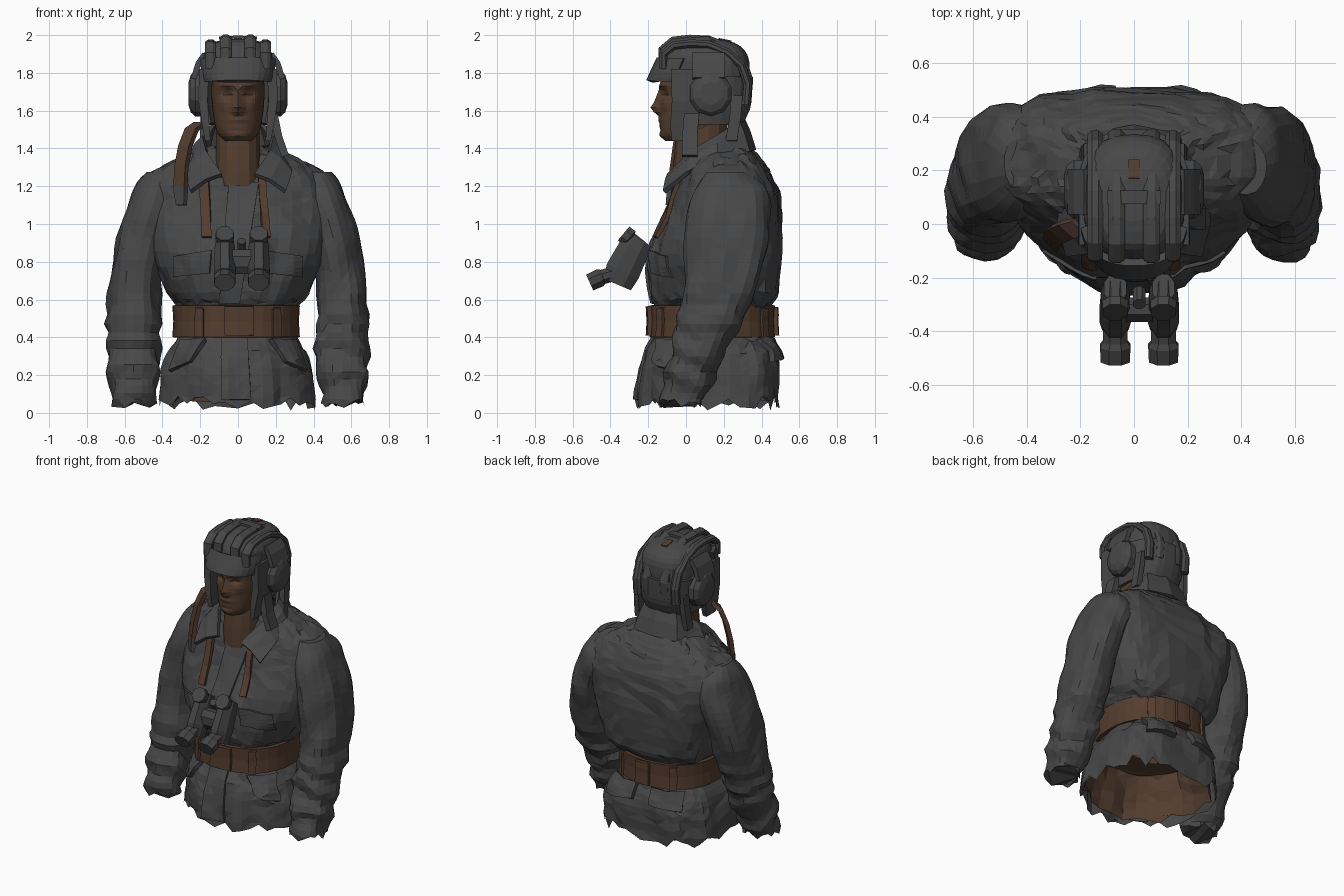
import bpy, bmesh, math, random
from math import sin, cos, radians, exp
from mathutils import Vector as V, noise
from mathutils.bvhtree import BVHTree

random.seed(4)
if "Cube" in bpy.data.objects:
    bpy.data.objects.remove(bpy.data.objects["Cube"])


def material(name, rgb):
    m = bpy.data.materials.new(name)
    m.use_nodes = True
    m.diffuse_color = (*rgb, 1)
    m.node_tree.nodes["Principled BSDF"].inputs["Base Color"].default_value = (*rgb, 1)
    return m


GREY = material("charcoal cloth", (0.064, 0.064, 0.064))
DARK = material("dark metal", (0.058, 0.058, 0.058))
LEATHER = material("brown leather", (0.088, 0.046, 0.028))
SKIN = material("brown skin", (0.088, 0.047, 0.028))
X, Y, Z = V((1, 0, 0)), V((0, 1, 0)), V((0, 0, 1))


def build(name, rows, mat, closed=True, caps=(True, True), thick=0):
    """Skin a grid of points into a faceted mesh and return its search tree."""
    bm = bmesh.new()
    vs = [[bm.verts.new(p) for p in r] for r in rows]
    n = len(rows[0])
    for a, b in zip(vs, vs[1:]):
        for i in range(n if closed else n - 1):
            j = (i + 1) % n
            bm.faces.new((a[i], a[j], b[j], b[i]))
    for cap, row in zip(caps, (vs[0], vs[-1])):
        if closed and cap:
            bm.faces.new(row)
    bmesh.ops.recalc_face_normals(bm, faces=bm.faces)
    bmesh.ops.triangulate(bm, faces=bm.faces)
    tree = BVHTree.FromBMesh(bm)
    me = bpy.data.meshes.new(name)
    bm.to_mesh(me)
    bm.free()
    me.materials.append(mat)
    ob = bpy.data.objects.new(name, me)
    bpy.context.collection.objects.link(ob)
    if thick:
        mod = ob.modifiers.new("thickness", "SOLIDIFY")
        mod.thickness, mod.offset = thick, 0
    return tree


def spline(rows, per):
    """Smooth interpolation through rows of numbers."""
    out = []
    for i in range(len(rows) - 1):
        p = [rows[max(0, min(len(rows) - 1, i + k))] for k in (-1, 0, 1, 2)]
        for s in range(per):
            t = s / per
            out.append([b + t / 2 * (c - a + t * (2*a - 5*b + 4*c - d + t * (3*(b - c) + d - a)))
                        for a, b, c, d in zip(*p)])
    return out + [list(rows[-1])]


def loft(name, rings, mat, n=28, per=3, arc=None, power=(2.3, 2.3), shape=None, hem=0,
         caps=(True, True), thick=0):
    """Rings are (centre x, centre y, z, half width, half depth); angle 0 faces front.
    Power gives the squareness of the front and back halves."""
    rows = []
    lo, hi = arc or (-180, 180)
    steps = n if arc is None else n - 1
    for k, (cx, cy, z, rx, ry) in enumerate(spline(rings, per)):
        row = []
        for i in range(n):
            a = radians(lo + (hi - lo) * i / steps)
            s, c = sin(a), cos(a)
            e = 2 / power[c < 0]
            p = V((cx + rx * math.copysign(abs(s) ** e, s),
                   cy - ry * math.copysign(abs(c) ** e, c), z))
            if hem and k == 0:
                p.z += random.uniform(-hem, hem)
            if shape:
                p += shape(p, V((s, -c, 0)))
            row.append(p)
        rows.append(row)
    return build(name, rows, mat, arc is None, caps, thick)


def sweep(name, pts, w, t, mat, side=X, n=8):
    """Sweep an oval (or a rectangle when n is 4) along points (x, y, z, scale)."""
    pts = [(*p, 1)[:4] for p in pts]
    ps, rows = [V(p[:3]) for p in pts], []
    k = 1.414 if n == 4 else 1
    for i, p in enumerate(ps):
        d = (ps[min(i + 1, len(ps) - 1)] - ps[max(i - 1, 0)]).normalized()
        up = d.cross(side).normalized()
        rows.append([p + k * pts[i][3] * (side * w * cos(a) + up * t * sin(a))
                     for a in (2 * math.pi * (j + 0.5) / n for j in range(n))])
    build(name, rows, mat)


def patch(name, quad, ray, tree, mat, thick=0.02, nu=4, nv=6):
    """A thin plate laid on a surface; quad corners run around the plate."""
    a, b, c, d = map(V, quad)
    rows = []
    for j in range(nv + 1):
        l, r = a.lerp(d, j / nv), b.lerp(c, j / nv)
        row = []
        for i in range(nu + 1):
            p = l.lerp(r, i / nu)
            hit = tree.ray_cast(p - ray * 2, ray)[0]
            row.append((hit or p) - ray * thick * 0.5)
        rows.append(row)
    build(name, rows, mat, closed=False, thick=thick)


# Jacket body and hollow lining
def cloth(p, out):
    fold = noise.noise(V((p.x * 8, p.y * 8, p.z * 3))) * 0.026
    return out * (fold + noise.noise(p * 14) * 0.016) + Z * random.uniform(-.01, .01)


body = loft("jacket_body", [
    (0, .115, .05, .415, .375), (0, .125, .2, .40, .37), (0, .13, .32, .36, .34),
    (0, .135, .42, .30, .295), (0, .135, .55, .30, .295), (0, .15, .64, .375, .34),
    (0, .16, .85, .465, .345), (0, .2, 1.05, .505, .305), (0, .215, 1.17, .505, .275),
    (0, .215, 1.26, .47, .235), (0, .205, 1.325, .36, .195), (0, .195, 1.38, .24, .165),
    (0, .18, 1.41, .15, .13)],
    GREY, n=44, power=(2.2, 3.2), shape=cloth, hem=.035, caps=(False, False))
loft("lining", [(0, .115, .08, .385, .345), (0, .125, .2, .365, .335), (0, .13, .36, .30, .28)],
     LEATHER, shape=cloth, power=(2.2, 3), hem=.03, caps=(False, True))


# Sleeves with bunched folds near the wrists
def sleeve(p, out):
    low = max(0, min(1, (0.75 - p.z) * 3))
    a = math.atan2(out.x, out.y)
    f = sin(p.z * 42 + 2 * cos(a) + 3 * noise.noise(p * 5)) * 0.012 * low
    return out * (f + noise.noise(V((p.x * 9, p.y * 9, p.z * 5))) * 0.022)


for s, side in ((1, "left"), (-1, "right")):
    loft(side + "_sleeve", [
        (s*.56, -.025, .05, .115, .11), (s*.555, .015, .18, .13, .135), (s*.55, .075, .34, .14, .15),
        (s*.55, .14, .52, .14, .175), (s*.54, .195, .75, .13, .205), (s*.49, .225, .98, .135, .22),
        (s*.44, .235, 1.13, .135, .21), (s*.42, .235, 1.21, .122, .175), (s*.38, .22, 1.275, .11, .11)],
        GREY, n=20, per=4, shape=sleeve, hem=.025)

# Collar, folded outward into pointed lapels
half = [((0, .30, 1.555), (0, .36, 1.39)), ((.12, .275, 1.54), (.16, .33, 1.38)),
        ((.18, .16, 1.46), (.26, .17, 1.35)), ((.165, .03, 1.38), (.28, .01, 1.27)),
        ((.085, -.09, 1.26), (.25, -.115, 1.17))]
edge = [tuple(V((-p[0], *p[1:])) for p in e) for e in half[:0:-1]]
edge += [tuple(map(V, e)) for e in half]
build("collar", [[t.lerp(b, k / 2) + (V((0, 0, .015)) if k == 1 else V()) for t, b in edge]
                 for k in range(3)], GREY, closed=False, thick=.025)

# Front closure, shirt opening, pocket flaps
patch("shirt_opening", [(-.10, 0, 1.37), (.10, 0, 1.37), (.03, 0, 1.22), (-.02, 0, 1.22)],
      Y, body, SKIN)
patch("upper_closure", [(-.05, 0, 1.22), (.11, 0, 1.22), (.01, 0, .58), (-.1, 0, .58)],
      Y, body, GREY, .015, 4, 8)
patch("lower_closure", [(-.09, 0, .4), (.05, 0, .4), (.07, 0, .07), (-.09, 0, .07)],
      Y, body, GREY, .015)
for s, side in ((1, "left"), (-1, "right")):
    patch(side + "_chest_flap", [(s*.14, 0, .86), (s*.34, 0, .83), (s*.34, 0, .72), (s*.15, 0, .74)],
          Y, body, GREY, .015)
    patch(side + "_hip_flap", [(s*.17, 0, .39), (s*.30, 0, .38), (s*.36, 0, .22), (s*.25, 0, .27)],
          Y, body, GREY, .03)
    patch(side + "_rear_flap", [(s*.06, 0, .39), (s*.26, 0, .39), (s*.28, 0, .27), (s*.07, 0, .29)],
          -Y, body, GREY, .035)

# Belt with buckle and loops
belt = loft("belt", [(-.01, .14, .40, .325, .32), (-.01, .14, .485, .32, .315), (-.01, .14, .57, .325, .32)],
            LEATHER, n=32, per=1, caps=(False, False), thick=.025)
patch("buckle", [(-.07, 0, .565), (.08, 0, .565), (.08, 0, .41), (-.07, 0, .41)], Y, belt, LEATHER, .035)
for x in (-.2, .2):
    for ray in (Y, -Y):
        patch("belt_loop", [(x - .02, 0, .575), (x + .02, 0, .575), (x + .02, 0, .4), (x - .02, 0, .4)],
              ray, belt, LEATHER, .03)
patch("rear_plate", [(-.05, 0, .575), (.05, 0, .575), (.05, 0, .41), (-.05, 0, .41)], -Y, belt, LEATHER, .035)

# Binoculars on neck straps
for x in (-.07, .11):
    sweep("binocular_body", [(x, -.24, .92, .75), (x, -.275, .87, .95), (x, -.335, .75, 1.05),
                             (x, -.365, .68, .9)], .06, .095, DARK)
    sweep("objective", [(x, -.37, .74, .9), (x, -.44, .72, .9), (x, -.455, .715, 1.1), (x, -.51, .69, 1.05)],
          .056, .047, DARK)
    sweep("eyepiece", [(x, -.24, .87), (x, -.295, .92, .9), (x, -.30, .925, 1.15), (x, -.33, .95, 1.1)],
          .046, .046, DARK)
sweep("binocular_hinge", [(-.07, -.32, .80), (.11, -.32, .80)], .05, .07, DARK, Y)
sweep("focus_wheel", [(.02, -.25, .85), (.02, -.30, .91)], .025, .025, DARK)
for top, low, w in ((-.18, -.165, .025), (.125, .15, .02)):
    patch("binocular_strap", [(top - w, 0, 1.26), (top + w, 0, 1.26), (low + w, 0, .93), (low - w, 0, .93)],
          Y, body, LEATHER, .022, 2, 6)


# Head with sculpted face, and neck
def face(p, out):
    if out.y > -.3:
        return V()
    def bump(x, z, sx, sz, h):
        return h * exp(-((abs(p.x) - x) / sx) ** 2 - ((p.z - z) / sz) ** 2)
    d = (bump(0, 1.61, .03, .03, .045) + bump(0, 1.66, .02, .045, .025)
         + bump(.055, 1.69, .032, .02, -.026) + bump(.05, 1.735, .06, .018, .012)
         + bump(0, 1.545, .045, .010, .014) + bump(0, 1.52, .04, .009, .012)
         + bump(0, 1.47, .045, .02, .014) + bump(.085, 1.635, .03, .03, .012))
    return V((0, -d, 0))


loft("head", [(0, .0, 1.44, .07, .11), (0, .02, 1.48, .108, .15), (0, .05, 1.55, .128, .185),
              (0, .08, 1.64, .138, .215), (0, .08, 1.73, .14, .215), (0, .08, 1.84, .13, .2)],
     SKIN, n=48, per=4, shape=face)
loft("neck", [(0, .08, 1.2, .13, .15), (0, .075, 1.34, .12, .14), (0, .09, 1.55, .115, .13)], SKIN, n=14)

# Padded helmet
loft("helmet_dome", [(0, .10, 1.76, .193, .235), (0, .10, 1.86, .19, .235), (0, .10, 1.92, .172, .21),
                     (0, .09, 1.96, .13, .165), (0, .09, 1.98, .06, .08)], GREY, n=24, per=2, power=(2.6, 2.6))
loft("neck_guard", [(0, .10, 1.53, .165, .185), (0, .11, 1.61, .18, .215), (0, .11, 1.68, .19, .225),
                    (0, .11, 1.78, .193, .23)],
     GREY, n=18, per=2, arc=(68, 292), power=(2.6, 2.6), thick=.03)
loft("brow_pad", [(0, .04, 1.755, .17, .235), (0, .05, 1.80, .185, .225), (0, .08, 1.875, .19, .22)],
     GREY, n=14, per=2, arc=(-72, 72), power=(2.6, 2.6), thick=.035)
ridge = [(-.125, 1.85), (-.125, 1.93), (-.07, 1.975), (.02, 1.985), (.12, 1.98), (.22, 1.94),
         (.30, 1.87), (.335, 1.77), (.325, 1.66)]
for x, w, drop in ((.065, .034, .005), (.145, .032, .03)):
    for s in (1, -1):
        sweep("padded_ridge", [(s * x, .09 + (y - .09) * (1 - drop), z - drop) for y, z in ridge],
              w, .024, GREY)
sweep("crown_cross_strap", [(-.1, .1, 1.985), (0, .1, 1.99), (.1, .1, 1.985)], .025, .008, GREY, Y, 4)
sweep("crown_slot", [(0, .17, 1.976), (0, .24, 1.962)], .021, .009, LEATHER, X, 4)

# Ear cups, ear flaps and cup straps
for s, side in ((1, "left"), (-1, "right")):
    sweep(side + "_ear_cup", [(s*.16, .13, 1.69, 1.1), (s*.225, .13, 1.69, 1.1), (s*.25, .13, 1.69, .9),
                              (s*.262, .13, 1.69, .55)], .105, .11, GREY, Y, 10)
    sweep(side + "_cup_strap", [(s*.175, .12, 1.90), (s*.21, .12, 1.85), (s*.235, .12, 1.77)],
          .085, .015, GREY, Y, 4)
    sweep(side + "_ear_flap", [(s*.18, .015, 1.82, 1.1), (s*.185, .01, 1.65), (s*.17, -.015, 1.52, .8),
                               (s*.16, -.025, 1.44, .6)], .085, .024, GREY, Y, 4)
    sweep(side + "_nape_tie", [(s*.17, .27, 1.68), (s*.18, .26, 1.56), (s*.185, .24, 1.44)],
          .03, .018, GREY, Y, 4)
sweep("left_chin_tie", [(.19, .03, 1.58), (.215, .02, 1.46), (.25, .02, 1.36)], .04, .02, GREY, Y, 4)

# Loose chin strap over the right shoulder
slant = V((.75, -.66, 0))
sweep("chin_strap", [(-.20, -.01, 1.53), (-.245, -.02, 1.50), (-.28, -.035, 1.41), (-.30, -.05, 1.30),
                     (-.305, -.065, 1.19)], .038, .014, LEATHER, slant, 4)
sweep("chin_strap_tip", [(-.305, -.06, 1.2), (-.30, -.08, 1.10, .7)], .04, .018, GREY, slant, 4)
